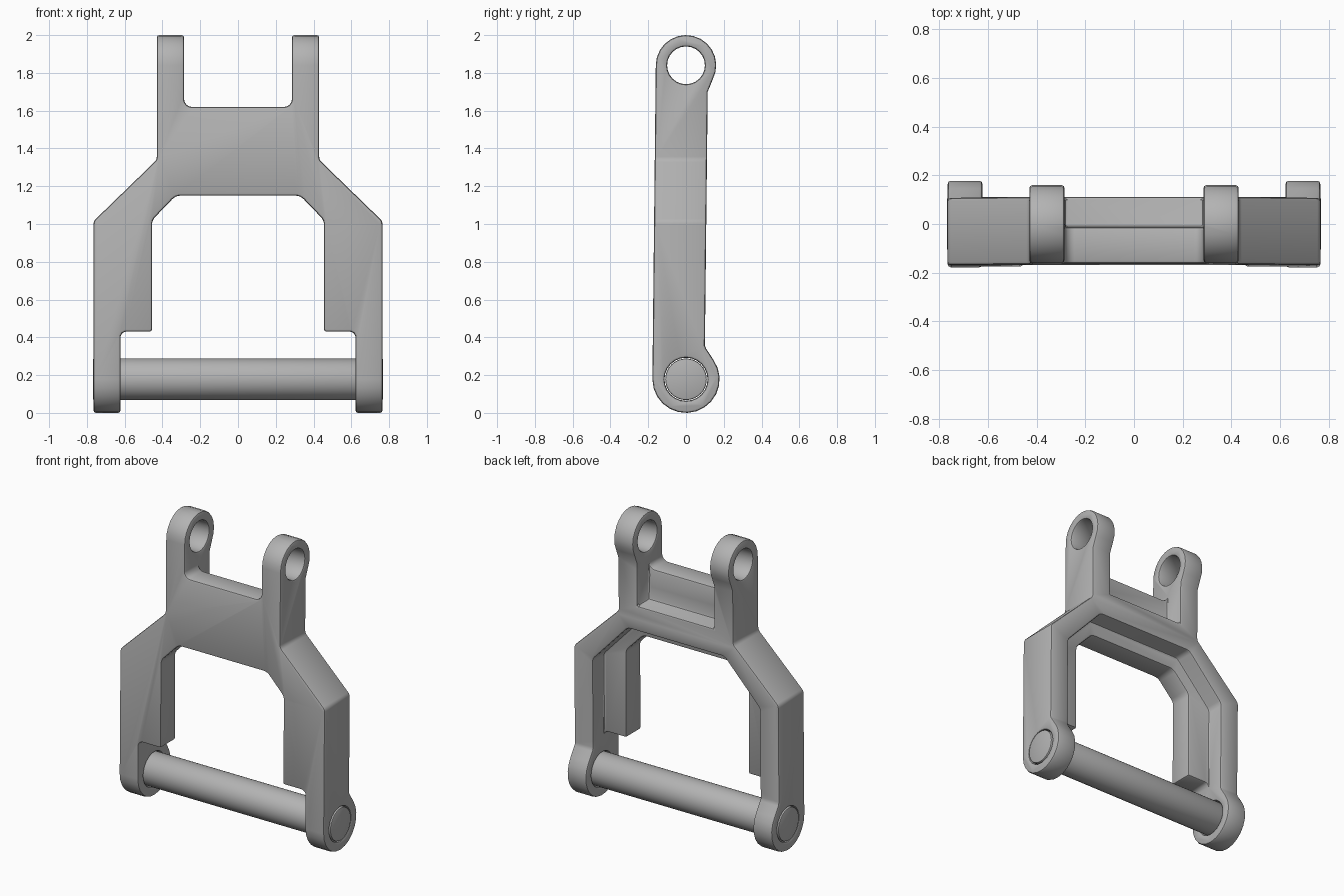
import bpy, bmesh
from math import sin, cos, radians, pi
from mathutils import Vector

cube = bpy.data.objects.get("Cube")
if cube:
    bpy.data.objects.remove(cube, do_unlink=True)

steel = bpy.data.materials.new("plain grey metal")
GREY = (0.45, 0.45, 0.45, 1)
steel.diffuse_color = GREY
steel.use_nodes = True
steel.node_tree.nodes["Principled BSDF"].inputs["Base Color"].default_value = GREY


def rounded(points, steps=4):
    """Closed outline of (a, b[, radius]) with tangent fillets at the corners."""
    out = []
    for i, p in enumerate(points):
        c = Vector(p[:2])
        if len(p) < 3:
            out.append(c)
            continue
        u = (Vector(points[i - 1][:2]) - c).normalized()
        v = (Vector(points[(i + 1) % len(points)][:2]) - c).normalized()
        half = u.angle(v) / 2
        mid = c + (u + v).normalized() * p[2] / sin(half)
        a, b = [c + w * p[2] / (sin(half) / cos(half)) - mid for w in (u, v)]
        for k in range(steps + 1):
            t = k / steps
            out.append(mid + (a * (1 - t) + b * t).normalized() * p[2])
    return out


def mirrored(half):
    return half + [(-p[0],) + tuple(p[1:]) for p in reversed(half)]


def arc(cy, cz, r, start, end, n=14):
    angles = [radians(start + (end - start) * k / n) for k in range(n + 1)]
    return [(cy + r * cos(a), cz + r * sin(a)) for a in angles]


def prism(name, outline, axis, lo, hi):
    """Extrude an outline along x (outline in y,z) or y (outline in x,z)."""
    bm = bmesh.new()
    place = (lambda a, b, d: (d, a, b)) if axis == "x" else (lambda a, b, d: (a, d, b))
    face = bm.faces.new([bm.verts.new(place(p[0], p[1], lo)) for p in outline])
    new = bmesh.ops.extrude_face_region(bm, geom=[face])["geom"]
    step = Vector(place(0, 0, hi - lo))
    bmesh.ops.translate(bm, vec=step, verts=[g for g in new if isinstance(g, bmesh.types.BMVert)])
    bmesh.ops.recalc_face_normals(bm, faces=bm.faces)
    mesh = bpy.data.meshes.new(name)
    bm.to_mesh(mesh)
    bm.free()
    mesh.materials.append(steel)
    obj = bpy.data.objects.new(name, mesh)
    bpy.context.collection.objects.link(obj)
    return obj


def cut(obj, tool, operation="DIFFERENCE"):
    mod = obj.modifiers.new(tool.name, "BOOLEAN")
    mod.operation, mod.object, mod.solver = operation, tool, "EXACT"
    tool.hide_render = True
    tool.hide_set(True)
    tools.append(tool)


def finish(obj, width):
    bevel = obj.modifiers.new("edge rounding", "BEVEL")
    bevel.width, bevel.segments = width, 2
    bevel.limit_method, bevel.angle_limit = "ANGLE", radians(32)
    bevel.use_clamp_overlap = False
    bpy.ops.object.select_all(action="DESELECT")
    obj.select_set(True)
    bpy.context.view_layer.objects.active = obj
    bpy.ops.object.convert(target="MESH")
    bpy.ops.object.shade_smooth_by_angle(angle=radians(32))


tools = []

# Frame: front outline with two ears, sloped shoulders and two legs
frame = prism("frame", rounded(mirrored([
    (0.285, 1.62, 0.04), (0.285, 2.1), (0.43, 2.1), (0.43, 1.34, 0.04),
    (0.765, 1.015, 0.04), (0.765, -0.1), (0.622, -0.1), (0.622, 0.43, 0.03),
    (0.455, 0.43), (0.455, 1.02, 0.06), (0.33, 1.15, 0.06)])), "y", -0.4, 0.4)

# Side outline: slim bar with round bosses at both ends
side = (arc(0, 0.178, 0.178, 180, 395) + [(0.1, 0.35), (0.115, 1.70)]
        + arc(0, 1.84, 0.16, -28, 180))
cut(frame, prism("side_shape", side, "x", -1, 1), "INTERSECT")

# Rear pockets that leave a thinner front plate
cut(frame, prism("upper_pocket", [(-0.285, 1.41), (0.285, 1.41), (0.285, 2.2), (-0.285, 2.2)],
                 "y", -0.012, 0.6))
cut(frame, prism("lower_pocket", rounded(mirrored([
    (0.622, -0.3), (0.622, 0.96, 0.05), (0.36, 1.24, 0.05)])), "y", -0.012, 0.6))

# Ear holes and pin sockets
cut(frame, prism("ear_bore", arc(0, 1.84, 0.1, 0, 345, 23), "x", -1, 1))
cut(frame, prism("pin_bore", arc(0, 0.178, 0.114, 0, 345, 23), "x", -1, 1))
finish(frame, 0.013)

# Cross pin between the legs
pin = prism("cross_pin", arc(0, 0.178, 0.11, 0, 348.75, 31), "x", -0.768, 0.768)
finish(pin, 0.008)

for tool in tools:
    bpy.data.objects.remove(tool, do_unlink=True)
